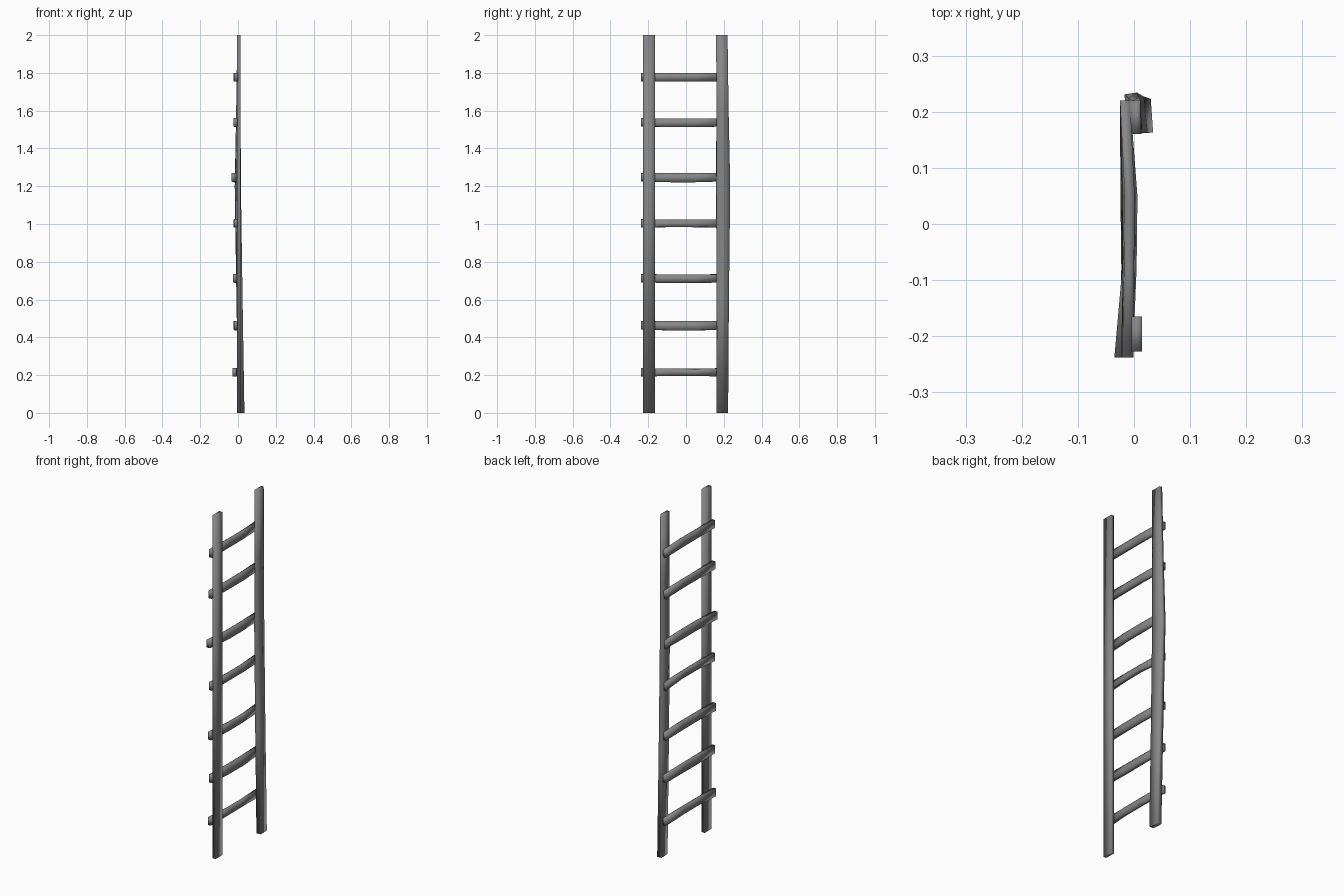
import bpy, bmesh
from math import cos, sin, radians
from mathutils import Vector

if "Cube" in bpy.data.objects:
    bpy.data.objects.remove(bpy.data.objects["Cube"])

GREY = (0.24, 0.24, 0.24)
wood = bpy.data.materials.new("weathered grey")
wood.use_nodes = True
wood.diffuse_color = (*GREY, 1)
wood.node_tree.nodes["Principled BSDF"].inputs["Base Color"].default_value = (*GREY, 1)


def plank(name, sections, axis):
    """Loft four-cornered sections (centre, thickness in x, width, twist) along an axis."""
    bm = bmesh.new()
    rings = []
    for centre, thick, width, twist in sections:
        c, s = cos(radians(twist)), sin(radians(twist))
        ring = []
        for i, j in ((-1, -1), (1, -1), (1, 1), (-1, 1)):
            u, v = i * thick / 2, j * width / 2
            a, b = u * c - v * s, u * s + v * c
            offset = (a, b, 0) if axis == "z" else (a, 0, b)
            ring.append(bm.verts.new(Vector(centre) + Vector(offset)))
        rings.append(ring)
    for low, high in zip(rings, rings[1:]):
        for i in range(4):
            k = (i + 1) % 4
            bm.faces.new((low[i], low[k], high[k], high[i]))
    bm.faces.new(rings[0])
    bm.faces.new(rings[-1])
    bmesh.ops.recalc_face_normals(bm, faces=bm.faces)
    # Soft shading over every edge, as on worn timber
    for face in bm.faces:
        face.smooth = True
    mesh = bpy.data.meshes.new(name)
    bm.to_mesh(mesh)
    bm.free()
    mesh.materials.append(wood)
    bpy.context.collection.objects.link(bpy.data.objects.new(name, mesh))


# Straight front rail
plank("front_rail", [((0.005, -0.196, z), 0.019, 0.062, 0) for z in (0, 2)], "z")

# Warped back rail: bowed in the middle, kicked out at the foot
plank("back_rail", [
    ((0.018, 0.192, 0.0), 0.028, 0.060, 4),
    ((0.008, 0.194, 0.6), 0.026, 0.064, 6),
    ((-0.001, 0.197, 1.2), 0.023, 0.072, 8),
    ((0.002, 0.193, 1.6), 0.019, 0.064, 4),
    ((0.004, 0.190, 2.0), 0.016, 0.060, 0),
], "z")

# Rungs: height, front x, middle sag, middle x, middle width, twist
RUNGS = [
    (0.215, -0.018, 0.000, -0.012, 0.038, -10),
    (0.465, -0.012, -0.004, -0.010, 0.050, 8),
    (0.713, -0.016, -0.003, -0.008, 0.044, -8),
    (1.003, -0.012, 0.000, -0.006, 0.038, 10),
    (1.248, -0.025, -0.003, -0.012, 0.048, 0),
    (1.538, -0.013, -0.002, -0.010, 0.044, 5),
    (1.778, -0.011, -0.001, -0.010, 0.044, -6),
]
for n, (z, x, sag, mid, width, twist) in enumerate(RUNGS, 1):
    plank(f"rung_{n}", [
        ((x, -0.238, z), 0.020, 0.045, 0),
        ((mid, -0.08, z + sag), 0.018, width, twist / 2),
        ((mid, 0.05, z + sag), 0.018, width, twist),
        ((-0.016, 0.220, z), 0.018, 0.044, 0),
    ], "y")
